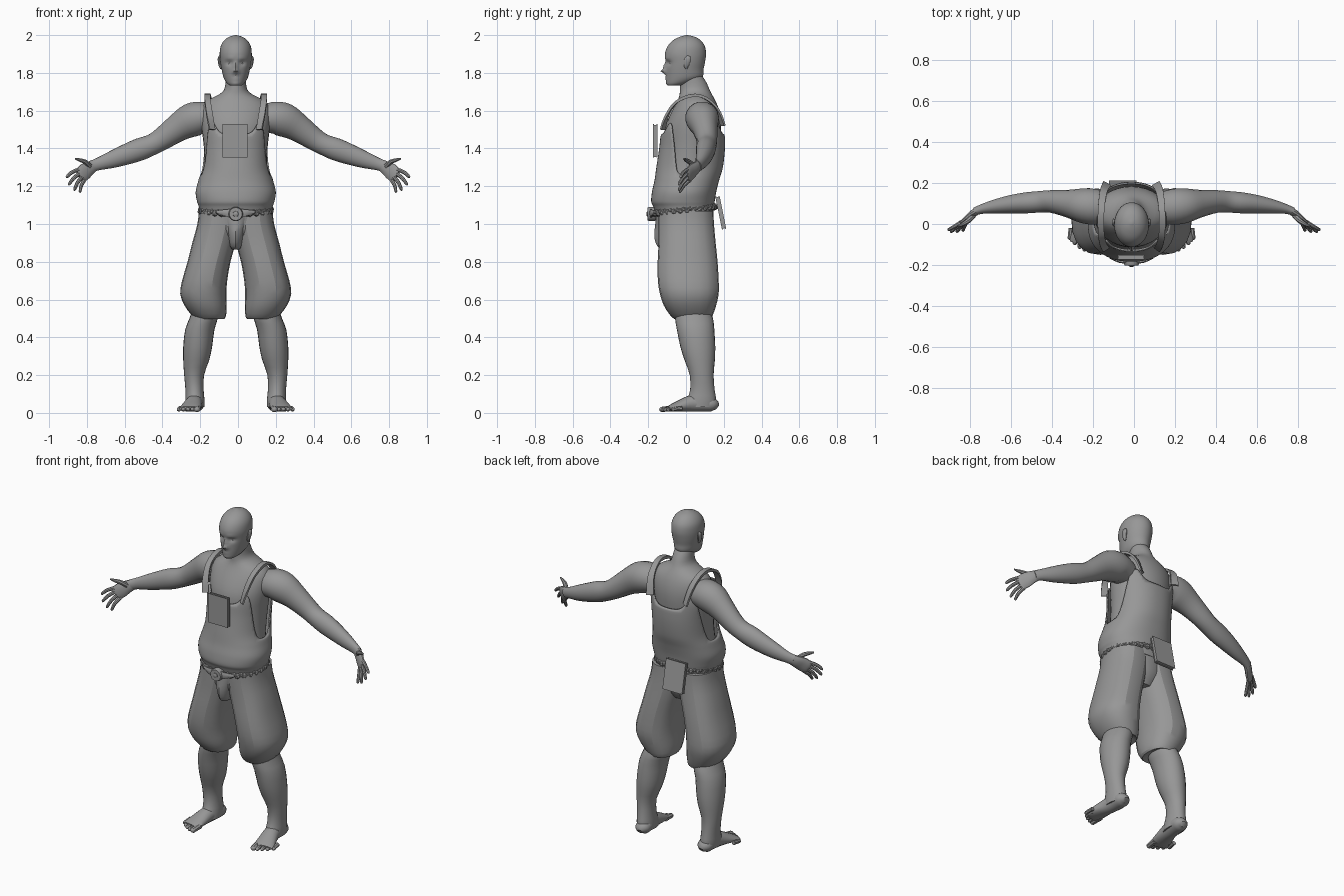
import bpy, bmesh, math
from mathutils import Vector

if "Cube" in bpy.data.objects:
    bpy.data.objects.remove(bpy.data.objects["Cube"])

MID = -0.012  # centre line of the body

grey = bpy.data.materials.new("mid_grey")
grey.use_nodes = True
COLOUR = (0.31, 0.31, 0.31, 1)
grey.diffuse_color = COLOUR
grey.node_tree.nodes["Principled BSDF"].inputs["Base Color"].default_value = COLOUR


def finish(name, bm, angle=40):
    bmesh.ops.recalc_face_normals(bm, faces=bm.faces)
    mesh = bpy.data.meshes.new(name)
    bm.to_mesh(mesh)
    bm.free()
    mesh.materials.append(grey)
    obj = bpy.data.objects.new(name, mesh)
    bpy.context.collection.objects.link(obj)
    bpy.ops.object.select_all(action="DESELECT")
    obj.select_set(True)
    bpy.context.view_layer.objects.active = obj
    bpy.ops.object.shade_smooth_by_angle(angle=math.radians(angle))
    return obj


def smooth_rows(rows, steps):
    """Catmull-Rom interpolation of number tuples."""
    out = []
    for i in range(len(rows) - 1):
        a, b, c, d = (rows[max(i - 1, 0)], rows[i], rows[i + 1], rows[min(i + 2, len(rows) - 1)])
        for k in range(steps):
            t = k / steps
            out.append([q + t / 2 * (r - p + t * (2 * p - 5 * q + 4 * r - s + t * (3 * (q - r) + s - p)))
                        for p, q, r, s in zip(a, b, c, d)])
    return out + [list(rows[-1])]


def skin_rings(bm, rings, caps=True):
    loops = [[bm.verts.new(p) for p in ring] for ring in rings]
    n = len(loops[0])
    for low, high in zip(loops, loops[1:]):
        for i in range(n):
            bm.faces.new((low[i], low[(i + 1) % n], high[(i + 1) % n], high[i]))
    if caps:
        bm.faces.new(loops[0])
        bm.faces.new(loops[-1])


def column(bm, rows, n=24, steps=2, side=1, mid=MID, power=1.0, caps=True):
    """Upright loft; rows are z, x_min, x_max, y_front, y_back."""
    rings = []
    for z, x0, x1, yf, yb in smooth_rows(rows, steps):
        ring = []
        for i in range(n):
            a = math.tau * i / n
            c, s = [math.copysign(abs(v) ** power, v) for v in (math.cos(a), math.sin(a))]
            ring.append(Vector((mid + side * ((x0 + x1) / 2 + (x1 - x0) / 2 * c),
                                (yf + yb) / 2 + (yb - yf) / 2 * s, z)))
        rings.append(ring)
    skin_rings(bm, rings, caps)


def tube(bm, rows, up, n=12, steps=3, side=1, mid=0.0):
    """Loft along a path; rows are x, y, z, radius along up, radius across."""
    rows = smooth_rows(rows, steps)
    pts = [Vector(r[:3]) for r in rows]
    rings = []
    for i, p in enumerate(pts):
        t = (pts[min(i + 1, len(pts) - 1)] - pts[max(i - 1, 0)]).normalized()
        u = up.cross(t).normalized()
        v = t.cross(u)
        ring = []
        for k in range(n):
            a = math.tau * (k + 0.5) / n
            q = p + v * rows[i][3] * math.sin(a) + u * rows[i][4] * math.cos(a)
            ring.append(Vector((mid + side * q.x, q.y, q.z)))
        rings.append(ring)
    skin_rings(bm, rings)


def sym(*rows):
    return [(z, -w, w, f, b) for z, w, f, b in rows]


Z = Vector((0, 0, 1))

# Torso and neck
bm = bmesh.new()
column(bm, sym((1.02, .17, -.13, .13), (1.12, .185, -.15, .135), (1.25, .165, -.13, .155),
               (1.4, .168, -.115, .175), (1.5, .18, -.112, .185), (1.57, .185, -.088, .182),
               (1.625, .175, -.06, .168), (1.66, .14, -.042, .152), (1.685, .09, -.034, .138),
               (1.71, .062, -.032, .125), (1.75, .054, -.03, .108), (1.8, .052, -.03, .075)), n=32)
finish("torso", bm)

# Head, with brow, eye sockets, nose, lips and chin pushed in or out
bm = bmesh.new()
column(bm, sym((1.732, .028, -.095, -.03), (1.745, .046, -.102, .02), (1.775, .064, -.105, .085),
               (1.82, .075, -.106, .093), (1.86, .082, -.107, .101), (1.9, .085, -.112, .106),
               (1.94, .08, -.098, .1), (1.97, .063, -.072, .08), (1.99, .037, -.035, .05),
               (2.0, .004, 0, .01)), n=56, steps=4)
BUMPS = [(.034, 1.852, .018, .012, .013), (.03, 1.876, .025, .008, -.005), (0, 1.808, .014, .012, -.026),
         (0, 1.834, .011, .018, -.014), (.015, 1.803, .009, .008, -.007), (0, 1.779, .024, .005, -.005),
         (0, 1.763, .02, .006, -.004), (0, 1.744, .022, .01, -.004)]
for v in bm.verts:
    if v.co.y < -.02:
        x, z, push = v.co.x - MID, v.co.z, 0
        for bx, bz, rx, rz, amount in BUMPS:
            push += amount * math.exp(-((abs(x) - bx) / rx) ** 2 - ((z - bz) / rz) ** 2)
        v.co.y += push
finish("head", bm)

# Ears and eyes
for side, tag in ((1, "left"), (-1, "right")):
    bm = bmesh.new()
    tube(bm, [(.076, .004, 1.822, .005, .005), (.081, .001, 1.835, .012, .008), (.086, .006, 1.86, .018, .009),
              (.088, .01, 1.88, .016, .007), (.083, .008, 1.889, .006, .004)], Vector((0, 1, 0)), side=side, mid=MID)
    finish(tag + "_ear", bm)
    bm = bmesh.new()
    bmesh.ops.create_uvsphere(bm, u_segments=12, v_segments=8, radius=.012)
    bmesh.ops.translate(bm, verts=bm.verts, vec=(MID + side * .034, -.074, 1.852))
    finish(tag + "_eye", bm)

# Vest: a full loft with the neckline and armholes cut away
bm = bmesh.new()
column(bm, sym((1.04, .185, -.155, .145), (1.09, .195, -.172, .148), (1.12, .205, -.184, .152),
               (1.17, .212, -.18, .16), (1.23, .198, -.167, .175), (1.3, .18, -.157, .195),
               (1.4, .178, -.142, .206), (1.5, .186, -.13, .204), (1.56, .18, -.108, .195),
               (1.6, .17, -.085, .185)), n=96, steps=7, power=.9, caps=False)
gone = []
for f in bm.faces:
    c = f.calc_center_median()
    x = abs(c.x - MID)
    neckline = c.z > 1.47 + 2.2 * max(x - .085, 0)
    armhole = c.z > 1.26 and -.05 - .1 * (c.z - 1.26) < c.y < .06 + .3 * (c.z - 1.26)
    if neckline or armhole:
        gone.append(f)
bmesh.ops.delete(bm, geom=gone, context="FACES")
# Even out the cut edges
for _ in range(14):
    moved = {}
    for v in bm.verts:
        if v.is_boundary and v.co.z > 1.2:
            near = [e.other_vert(v).co for e in v.link_edges if e.is_boundary]
            moved[v] = v.co * .4 + sum(near, Vector()) / len(near) * .6
    for v, co in moved.items():
        v.co = co
vest = finish("vest", bm)
shell = vest.modifiers.new("thickness", "SOLIDIFY")
shell.thickness = .008

# Shoulder straps
for side, tag in ((1, "left"), (-1, "right")):
    bm = bmesh.new()
    tube(bm, [(.125, -.124, 1.5, .007, .026), (.138, -.1, 1.575, .008, .024), (.148, -.052, 1.645, .01, .022),
              (.15, .03, 1.68, .012, .022), (.146, .1, 1.669, .01, .023), (.136, .163, 1.612, .008, .026),
              (.12, .196, 1.52, .007, .03)], Vector((0, .02, 1)), n=4, steps=4, side=side, mid=MID)
    finish(tag + "_strap", bm, 30)

# Arms and hands
palm_up = Vector((.5, -.2, .85)).normalized()
TIPS = [(.91, -.03, 1.247), (.897, -.04, 1.208), (.868, -.04, 1.178), (.838, -.035, 1.168)]
for side, tag in ((1, "left"), (-1, "right")):
    bm = bmesh.new()
    tube(bm, [(.12, .075, 1.55, .07, .075), (.19, .083, 1.562, .086, .088), (.25, .09, 1.548, .09, .085),
              (.32, .1, 1.508, .074, .068), (.4, .11, 1.452, .061, .056), (.455, .109, 1.42, .056, .053),
              (.52, .104, 1.395, .06, .052), (.59, .098, 1.369, .055, .046), (.67, .087, 1.34, .045, .036),
              (.74, .074, 1.317, .033, .024), (.775, .062, 1.305, .031, .02)], Z, n=20, side=side)
    finish(tag + "_arm", bm)
    bm = bmesh.new()
    tube(bm, [(.755, .07, 1.313, .03, .018), (.785, .052, 1.296, .037, .018), (.81, .03, 1.278, .044, .015),
              (.833, .012, 1.258, .042, .012), (.84, .006, 1.252, .034, .008)], palm_up, side=side)
    for k, tip in enumerate(TIPS):
        base = Vector((.83, .014, 1.26)) + palm_up * (.033 - .022 * k)
        end = Vector(tip)
        mid = base.lerp(end, .5) + Vector((.004, -.004, .004))
        tube(bm, [(*base, .011, .011), (*mid, .01, .01), (*base.lerp(end, .92), .008, .008), (*end, .003, .003)],
             palm_up, n=8, steps=2, side=side)
    tube(bm, [(.785, .045, 1.305, .015, .015), (.808, .018, 1.328, .013, .013), (.835, .0, 1.338, .01, .01),
              (.862, -.012, 1.346, .004, .004)], Vector((0, 1, 0)), n=8, side=side)
    finish(tag + "_hand", bm)

# Breeches, shins and feet
for side, tag in ((1, "left"), (-1, "right")):
    bm = bmesh.new()
    column(bm, [(.51, .09, .2, -.04, .12), (.497, .06, .212, -.062, .132), (.525, .05, .24, -.09, .145),
                (.57, .048, .272, -.118, .16), (.63, .05, .294, -.138, .173), (.7, .045, .284, -.149, .173),
                (.8, .028, .255, -.15, .167), (.9, .0, .23, -.145, .157), (1.0, -.02, .203, -.145, .148),
                (1.07, -.02, .195, -.145, .145)], n=20, side=side, power=.88)
    finish(tag + "_breeches_leg", bm, 22)
    bm = bmesh.new()
    column(bm, [(.56, .09, .225, -.06, .12), (.5, .095, .245, -.058, .143), (.44, .113, .268, -.048, .15),
                (.35, .125, .278, -.03, .155), (.28, .14, .278, -.008, .153), (.2, .168, .273, .02, .146),
                (.12, .17, .266, .022, .152), (.07, .165, .266, .005, .16), (.03, .165, .262, 0, .158)],
           side=side)
    finish(tag + "_shin", bm)
    bm = bmesh.new()
    tube(bm, [(.208, .166, .03, .016, .018), (.21, .145, .042, .036, .042), (.213, .09, .052, .046, .046),
              (.22, .03, .05, .045, .046), (.232, -.03, .037, .031, .054), (.243, -.075, .026, .02, .058),
              (.247, -.095, .022, .013, .055)], Z, n=16, side=side, mid=MID)
    for k in range(5):
        r = .018 if k == 0 else .0125
        x, y = .2 + .024 * k, -.088 + .003 * k * k
        length = .052 - .004 * k
        tube(bm, [(x, y + .02, .024, r, r), (x + .004, y - length * .5, .02, r * .85, r),
                  (x + .006, y - length * .85, .016, r * .8, r * .85), (x + .007, y - length, .012, .003, .004)],
             Z, n=8, side=side, mid=MID)
    for v in bm.verts:
        v.co.z = max(v.co.z, .002)
    finish(tag + "_foot", bm)

# Hips and front flap
bm = bmesh.new()
column(bm, sym((.88, .08, -.07, .1), (.94, .15, -.13, .135), (1.0, .18, -.145, .14), (1.08, .19, -.155, .146)))
finish("hips", bm)
bm = bmesh.new()
column(bm, sym((.865, .02, -.12, .0), (.882, .032, -.152, .02), (.93, .042, -.168, .02),
               (.98, .06, -.165, .02), (1.04, .09, -.158, .02)), n=12)
finish("front_flap", bm)

# Belt of linked beads, rising towards the back
bm = bmesh.new()
COUNT = 60
for i in range(COUNT):
    a = math.tau * i / COUNT
    made = bmesh.ops.create_icosphere(bm, subdivisions=1, radius=.018 if i % 2 else .015)
    spot = Vector((MID + .187 * math.cos(a), -.012 + .164 * math.sin(a),
                   1.075 + .018 * math.sin(a) + .004 * (-1) ** i))
    bmesh.ops.translate(bm, verts=made["verts"], vec=spot)
finish("belt", bm)

# Round buckle with pointed side plates
bm = bmesh.new()
BUCKLE = [(-.16, .036), (-.193, .038), (-.203, .034), (-.203, .026), (-.194, .024),
          (-.194, .017), (-.206, .014), (-.21, .004)]
tube(bm, [(MID, y, 1.053, r, r) for y, r in BUCKLE], Z, n=20, steps=1)
for side in (1, -1):
    tube(bm, [(.02, -.186, 1.055, .027, .008), (.06, -.182, 1.06, .018, .008), (.105, -.164, 1.064, .007, .006)],
         Z, n=8, side=side, mid=MID)
finish("buckle", bm, 30)

# Books on chest and back: pages between two covers
for name, spot, tilt in (("chest_book", (MID - .003, -.163, 1.44), 0), ("back_book", (-.055, .184, 1.06), .2)):
    bm = bmesh.new()
    for y, w, h, d in ((0, .126, .17, .018), (-.009, .133, .178, .005), (.009, .133, .178, .005)):
        made = bmesh.ops.create_cube(bm, size=1)
        bmesh.ops.scale(bm, verts=made["verts"], vec=(w, d, h))
        bmesh.ops.translate(bm, verts=made["verts"], vec=(0, y, 0))
    book = finish(name, bm, 30)
    book.location = spot
    book.rotation_euler.x = tilt
